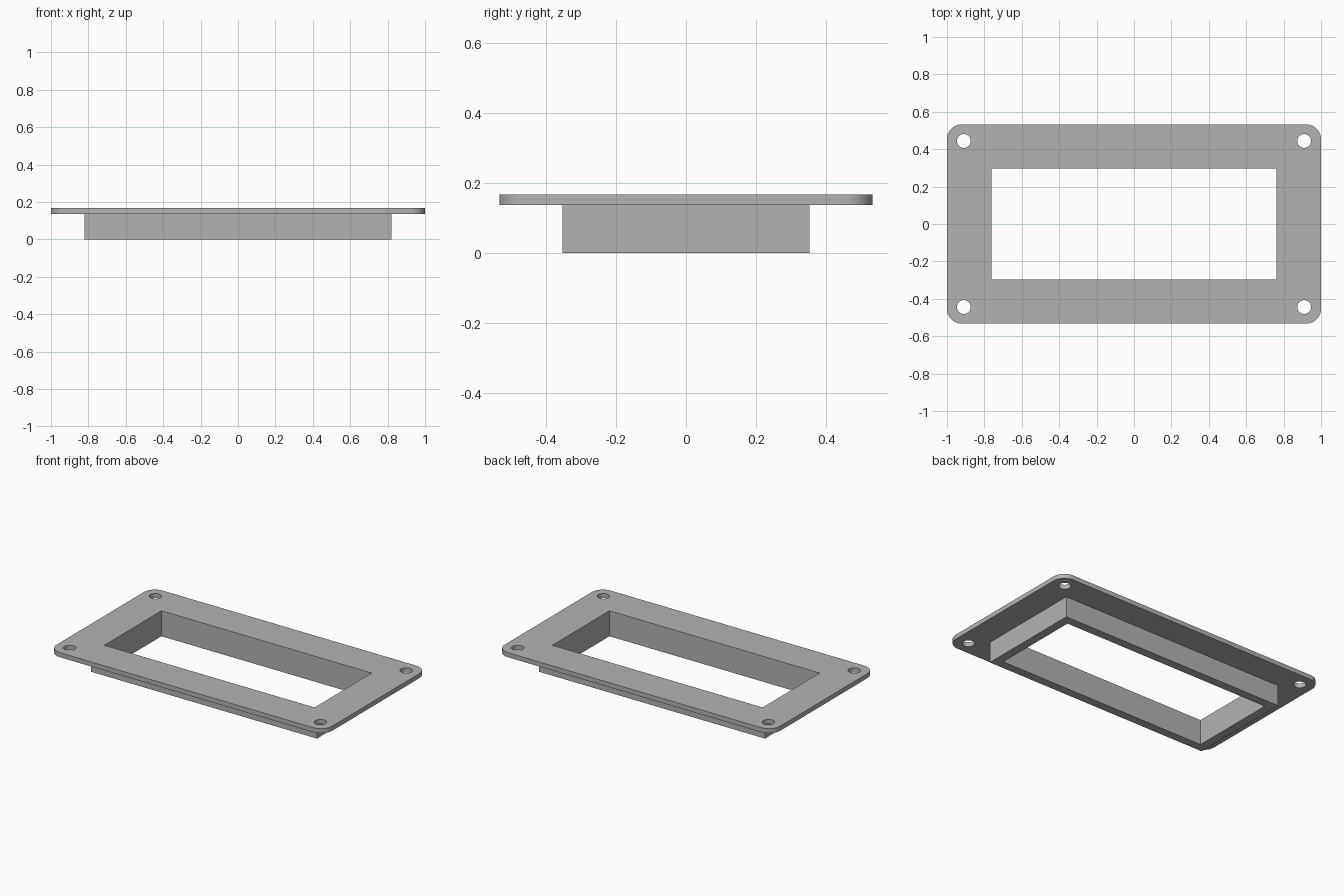
import bpy
import bmesh
from math import cos, sin, pi, radians

cube = bpy.data.objects.get("Cube")
if cube:
    bpy.data.objects.remove(cube, do_unlink=True)

Z_PLATE, Z_TOP = 0.137, 0.167

grey = bpy.data.materials.new("plain grey")
grey.use_nodes = True
colour = (0.45, 0.45, 0.45, 1)
grey.diffuse_color = colour
grey.node_tree.nodes["Principled BSDF"].inputs["Base Color"].default_value = colour


def rectangle(hx, hy):
    return [(-hx, -hy), (hx, -hy), (hx, hy), (-hx, hy)]


def arc(cx, cy, r, start, sweep, steps):
    angles = [start + sweep * i / steps for i in range(steps + 1)]
    return [(cx + r * cos(a), cy + r * sin(a)) for a in angles]


def rounded_rectangle(hx, hy, r):
    points = []
    for k, (cx, cy) in enumerate(rectangle(hx - r, hy - r)):
        points += arc(cx, cy, r, pi + k * pi / 2, pi / 2, 8)
    return points


bm = bmesh.new()


def ring(points, z):
    """Closed loop of edges at height z."""
    verts = [bm.verts.new((x, y, z)) for x, y in points]
    return [bm.edges.new((v, verts[i - 1])) for i, v in enumerate(verts)]


def wall(points, z0, z1):
    """Vertical wall following an outline; returns its bottom and top loops."""
    low, high = ring(points, z0), ring(points, z1)
    for a, b in zip(low, high):
        bm.faces.new((a.verts[0], a.verts[1], b.verts[1], b.verts[0]))
    return low, high


def cap(*loops):
    """Flat face between an outline and the openings inside it."""
    edges = [e for loop in loops for e in loop]
    bmesh.ops.triangle_fill(bm, edges=edges, use_beauty=True, normal=(0, 0, 1))


# Walls of the flange, the collar below it, and the central opening
flange_low, flange_high = wall(rounded_rectangle(1, 0.533, 0.08), Z_PLATE, Z_TOP)
collar_low, collar_high = wall(rectangle(0.82, 0.353), 0, Z_PLATE)
opening_low, opening_high = wall(rectangle(0.763, 0.296), 0, Z_TOP)

# Screw holes near the corners
holes = [wall(arc(x, y, 0.037, 0, 2 * pi, 32)[:-1], Z_PLATE, Z_TOP)
         for x, y in rectangle(0.91, 0.444)]

# Flat faces: flange top, flange underside, collar rim
cap(flange_high, opening_high, *[h[1] for h in holes])
cap(flange_low, collar_high, *[h[0] for h in holes])
cap(collar_low, opening_low)
bmesh.ops.recalc_face_normals(bm, faces=bm.faces)

mesh = bpy.data.meshes.new("panel_frame")
bm.to_mesh(mesh)
bm.free()
mesh.materials.append(grey)
frame = bpy.data.objects.new("panel_frame", mesh)
bpy.context.collection.objects.link(frame)

# Smooth the rounded corners and holes, keep the other edges sharp
bpy.ops.object.select_all(action="DESELECT")
frame.select_set(True)
bpy.context.view_layer.objects.active = frame
bpy.ops.object.shade_smooth_by_angle(angle=radians(30))
